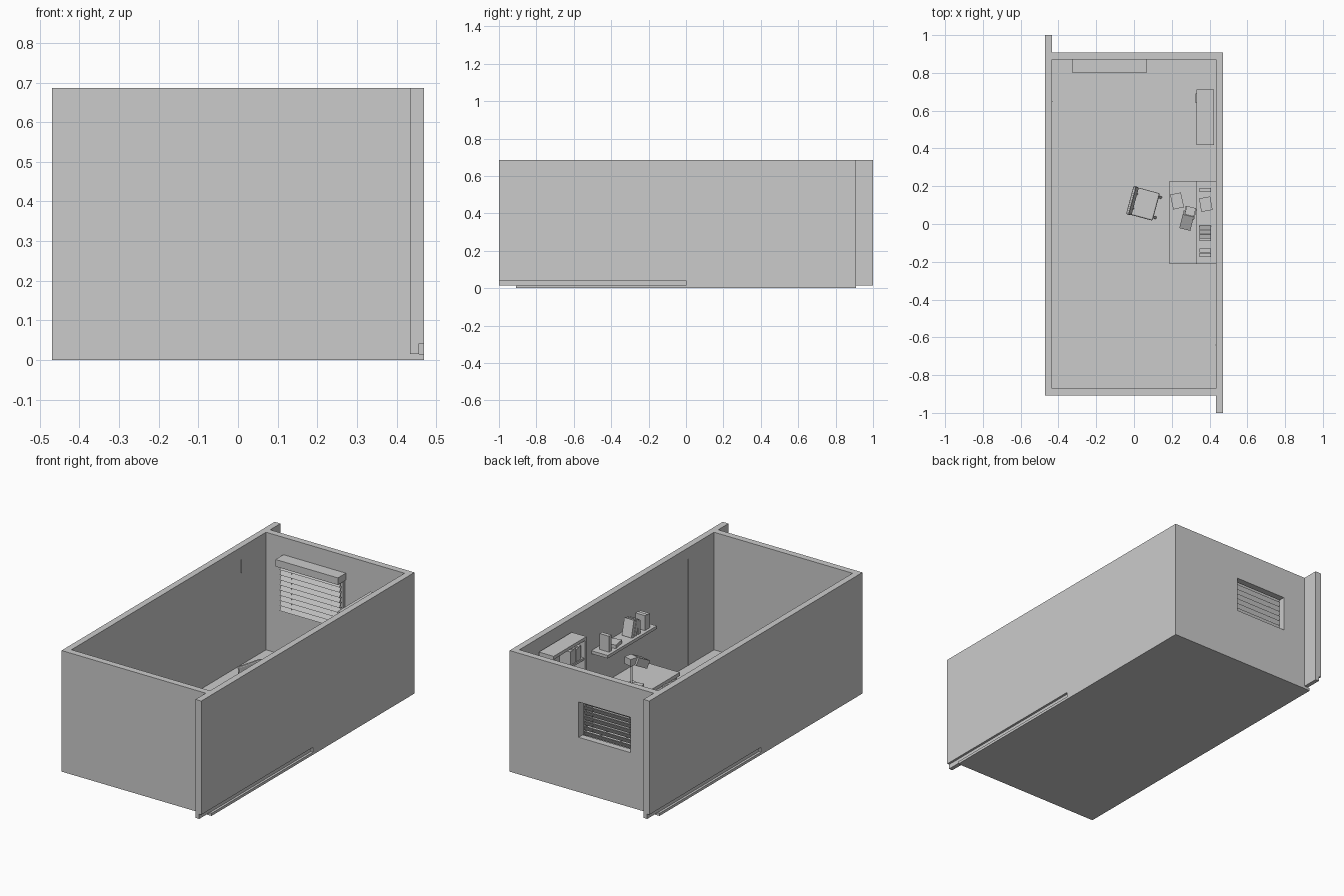
import bpy, bmesh
from math import radians, cos, sin
from mathutils import Vector, Matrix

cube = bpy.data.objects.get("Cube")
if cube:
    bpy.data.objects.remove(cube)

grey = bpy.data.materials.new("plain grey")
grey.use_nodes = True
grey.diffuse_color = (0.6, 0.6, 0.6, 1)
grey.node_tree.nodes["Principled BSDF"].inputs["Base Color"].default_value = (0.6, 0.6, 0.6, 1)


def finish(name, bm):
    bmesh.ops.recalc_face_normals(bm, faces=bm.faces)
    mesh = bpy.data.meshes.new(name)
    bm.to_mesh(mesh)
    bm.free()
    mesh.materials.append(grey)
    obj = bpy.data.objects.new(name, mesh)
    bpy.context.collection.objects.link(obj)
    return obj


def box(name, x, y, z):
    """Box spanning three (low, high) ranges."""
    bm = bmesh.new()
    bmesh.ops.create_cube(bm, size=1)
    spans = (x, y, z)
    for v in bm.verts:
        v.co = [(s[0] + s[1]) / 2 + c * (s[1] - s[0]) for c, s in zip(v.co, spans)]
    return finish(name, bm)


def block(name, centre, size, turn=0, tilt=0, lean=0, origin=Matrix()):
    """Box given by centre, size and angles about z, y and x."""
    obj = box(name, *[(-s / 2, s / 2) for s in size])
    spin = [Matrix.Rotation(radians(a), 4, ax) for a, ax in ((turn, 'Z'), (tilt, 'Y'), (lean, 'X'))]
    obj.matrix_world = origin @ Matrix.Translation(centre) @ spin[0] @ spin[1] @ spin[2]
    return obj


def rod(name, a, b, radius, origin=Matrix()):
    a, b = Vector(a), Vector(b)
    bm = bmesh.new()
    bmesh.ops.create_cone(bm, cap_ends=True, segments=12, radius1=radius,
                          radius2=radius, depth=(b - a).length)
    obj = finish(name, bm)
    obj.matrix_world = origin @ Matrix.Translation((a + b) / 2) @ (b - a).to_track_quat('Z', 'Y').to_matrix().to_4x4()
    return obj


def cut(obj, x, y, z):
    cutter = box("cutter", x, y, z)
    cutter.hide_render = True
    mod = obj.modifiers.new("cut", 'BOOLEAN')
    mod.operation, mod.solver, mod.object = 'DIFFERENCE', 'EXACT', cutter
    bpy.context.view_layer.objects.active = obj
    bpy.ops.object.modifier_apply(modifier=mod.name)
    bpy.data.objects.remove(cutter)


IX, IY, OX, OY, H = 0.434, 0.871, 0.47, 0.908, 0.686

# Walls: one outline with a projecting end on each long side
half = [(-OX, -OY), (IX, -OY), (IX, -1), (OX, -1)]
outline = half + [(-x, -y) for x, y in half]
bm = bmesh.new()
base = bm.faces.new([bm.verts.new((x, y, 0.015)) for x, y in outline])
grown = bmesh.ops.extrude_face_region(bm, geom=[base])["geom"]
bmesh.ops.translate(bm, vec=(0, 0, H - 0.015), verts=[g for g in grown if isinstance(g, bmesh.types.BMVert)])
walls = finish("walls", bm)
cut(walls, (-IX, IX), (-IY, IY), (-0.1, 1))
cut(walls, (-0.289, 0.037), (0.8, 1), (0.31, 0.51))
cut(walls, (0.457, 0.6), (-1.1, 0), (-0.1, 0.042))
cut(walls, (-0.6, -0.457), (0, 1.1), (-0.1, 0.042))

# Floor slab and planks
box("floor_slab", (-OX, OX), (-OY, OY), (0, 0.015))
gaps = [-0.319 + 0.126 * i for i in range(6)]
for left, right in zip([-IX - 0.006] + gaps, gaps + [IX + 0.006]):
    box("floor_plank", (left + 0.006, right - 0.006), (-IY, IY), (0.015, 0.02))

# Thin strips on the long walls
box("right_wall_strip", (IX - 0.003, IX), (-0.644, -0.638), (0.02, 0.622))
box("left_wall_strip", (-IX, -IX + 0.003), (0.645, 0.651), (0.543, 0.617))

# Window blind
box("blind_box", (-0.325, 0.066), (0.80, IY), (0.548, 0.588))
for i in range(9):
    block("blind_slat", (-0.13, 0.835, 0.535 - 0.029 * i), (0.375, 0.004, 0.032), lean=-28)
for x in (-0.31, 0.05):
    box("window_side_trim", (x - 0.01, x + 0.01), (0.856, IY), (0.29, 0.548))
for x in (-0.25, 0.0):
    rod("blind_cord", (x, 0.835, 0.3), (x, 0.835, 0.55), 0.002)

# Desk
box("desk_top", (0.187, IX), (-0.212, 0.228), (0.19, 0.21))
for y in (-0.197, 0.213):
    box("desk_side", (0.2, IX - 0.005), (y - 0.008, y + 0.008), (0.02, 0.19))
box("desk_back_panel", (0.41, 0.42), (-0.19, 0.205), (0.09, 0.19))

# Small stand on the desk
block("stand_plate", (0.228, 0.122, 0.245), (0.058, 0.08, 0.012), turn=12)
block("stand_foot", (0.228, 0.122, 0.214), (0.045, 0.055, 0.008), turn=12)
rod("stand_post", (0.228, 0.122, 0.21), (0.228, 0.122, 0.245), 0.008)

# Desk lamp
lamp = Matrix.Translation((0.285, 0.035, 0)) @ Matrix.Rotation(radians(-14), 4, 'Z')
block("lamp_base", (0.005, 0.025, 0.215), (0.06, 0.06, 0.01), origin=lamp)
rod("lamp_post", (0.005, 0.03, 0.215), (0.005, 0.03, 0.33), 0.006, origin=lamp)
block("lamp_head", (0, -0.018, 0.335), (0.06, 0.085, 0.045), lean=28, origin=lamp)
block("lamp_cap", (0.005, 0.035, 0.355), (0.05, 0.045, 0.04), origin=lamp)

# Wall shelf and its books
box("wall_shelf", (0.331, IX), (-0.212, 0.228), (0.418, 0.435))
for y, height, lean in ((0.18, 0.09, 0), (-0.03, 0.095, 14), (-0.055, 0.09, 14),
                        (-0.08, 0.075, 0), (-0.14, 0.085, 0), (-0.165, 0.08, 0)):
    block("shelf_book", (0.378, y, 0.435 + height / 2), (0.06, 0.022, height), lean=lean)
block("flat_book", (0.38, 0.105, 0.445), (0.06, 0.072, 0.02), turn=10)

# Bookcase, open towards the room
CX, CY = (0.331, 0.423), (0.418, 0.712)
box("bookcase_top", CX, CY, (0.597, 0.615))
box("bookcase_back", (0.415, 0.423), CY, (0.02, 0.6))
for y in (CY[0], CY[1] - 0.014):
    box("bookcase_side", CX, (y, y + 0.014), (0.02, 0.598))
levels = [0.03 + 0.114 * i for i in range(5)]
for i, z in enumerate(levels):
    box("bookcase_shelf", (0.336, 0.416), (0.43, 0.70), (z, z + 0.012))
    for k in range(4):
        y = 0.45 + 0.025 * k + 0.12 * (i % 2)
        height = 0.07 + 0.006 * ((k * 2 + i) % 3)
        box("bookcase_book", (0.342, 0.41), (y, y + 0.022), (z + 0.012, z + 0.012 + height))
box("bookcase_box", (0.325, 0.41), (0.64, 0.69), (levels[2] + 0.012, levels[2] + 0.07))

# Chair, turned slightly to the front
chair = Matrix.Translation((0.05, 0.108, 0)) @ Matrix.Rotation(radians(-15), 4, 'Z')
seat = block("chair_seat", (0.01, 0, 0.135), (0.12, 0.15, 0.024), origin=chair)
back = block("chair_back", (-0.06, 0, 0.26), (0.016, 0.155, 0.17), tilt=-5, origin=chair)
for part in (seat, back):
    bevel = part.modifiers.new("rounding", 'BEVEL')
    bevel.width, bevel.segments = 0.007, 2
for y in (-0.04, 0.04):
    rod("chair_back_support", (-0.045, y, 0.13), (-0.055, y, 0.2), 0.006, origin=chair)
for sx in (-1, 1):
    for sy in (-1, 1):
        rod("chair_leg", (0.01 + sx * 0.045, sy * 0.055, 0.13),
            (0.01 + sx * 0.07, sy * 0.055, 0.02), 0.007, origin=chair)
